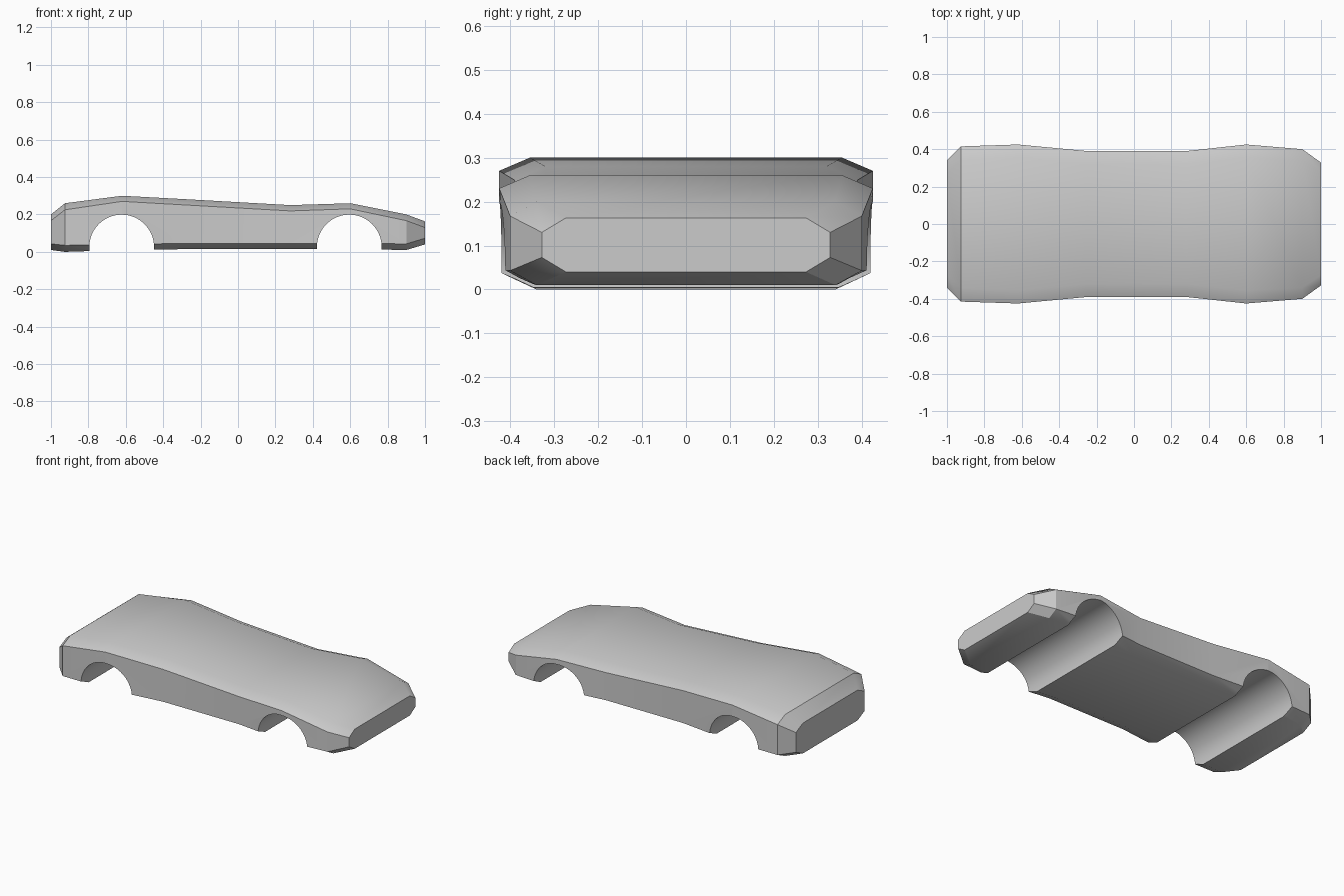
import bpy, bmesh
from math import pi, radians

if "Cube" in bpy.data.objects:
    bpy.data.objects.remove(bpy.data.objects["Cube"])

# Body stations: x, half width, half width of top/bottom flats, z bottom, z top, chamfer height
stations = [
    (-1.00, 0.34, 0.27, 0.01, 0.20, 0.033),
    (-0.925, 0.415, 0.34, 0.0, 0.26, 0.035),
    (-0.62, 0.425, 0.355, 0.01, 0.30, 0.03),
    (-0.25, 0.39, 0.32, 0.015, 0.28, 0.031),
    (0.28, 0.39, 0.32, 0.015, 0.25, 0.031),
    (0.60, 0.425, 0.355, 0.015, 0.26, 0.03),
    (0.90, 0.40, 0.34, 0.01, 0.20, 0.033),
    (1.00, 0.328, 0.273, 0.04, 0.163, 0.033),
]


def section(x, w, f, b, t, c):
    """Octagonal cross-section."""
    half = [(f, b), (w, b + c), (w, t - c), (f, t)]
    return [(x, y, z) for y, z in half] + [(x, -y, z) for y, z in reversed(half)]


# Lofted car body
bm = bmesh.new()
rings = [[bm.verts.new(p) for p in section(*s)] for s in stations]
for a, b in zip(rings, rings[1:]):
    for i in range(8):
        j = (i + 1) % 8
        bm.faces.new((a[i], a[j], b[j], b[i]))
bm.faces.new(rings[0])
bm.faces.new(rings[-1])
bmesh.ops.recalc_face_normals(bm, faces=bm.faces)
mesh = bpy.data.meshes.new("car_body")
bm.to_mesh(mesh)
bm.free()
body = bpy.data.objects.new("car_body", mesh)
bpy.context.collection.objects.link(body)

# Wheel arches cut right through the body
cutters = []
for name, x in (("rear_arch_cutter", -0.622), ("front_arch_cutter", 0.595)):
    bpy.ops.mesh.primitive_cylinder_add(vertices=64, radius=0.173, depth=1.2,
                                        location=(x, 0, 0.026), rotation=(pi / 2, 0, 0))
    cutter = bpy.context.object
    cutter.name = name
    cutter.hide_render = True
    cutters.append(cutter)
    mod = body.modifiers.new(name, 'BOOLEAN')
    mod.operation = 'DIFFERENCE'
    mod.solver = 'EXACT'
    mod.object = cutter

bpy.ops.object.select_all(action='DESELECT')
body.select_set(True)
bpy.context.view_layer.objects.active = body
for mod in list(body.modifiers):
    bpy.ops.object.modifier_apply(modifier=mod.name)
for cutter in cutters:
    bpy.data.objects.remove(cutter)

# Smooth top and arches, crisp ends
bpy.ops.object.shade_smooth_by_angle(angle=radians(30))
